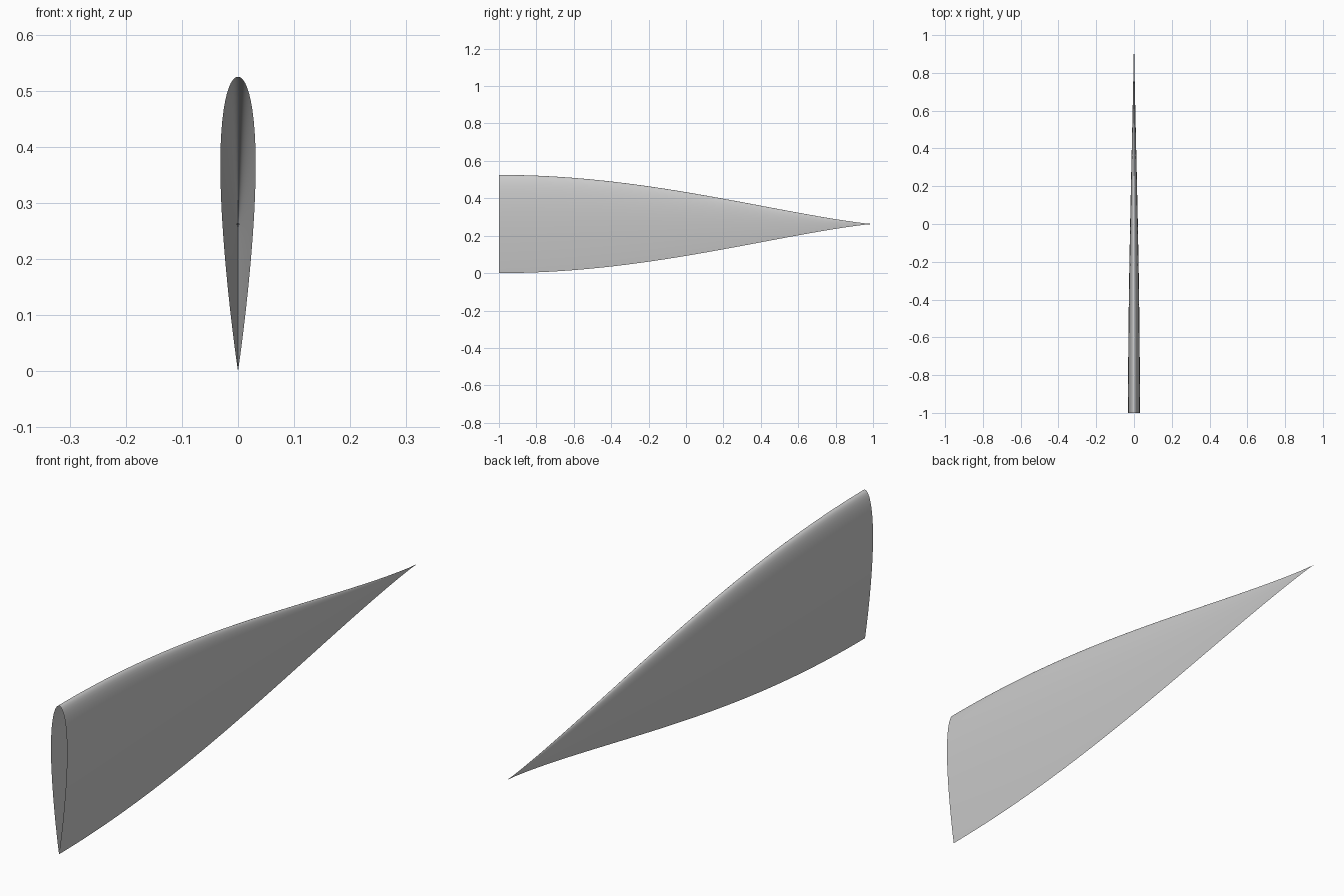
import bpy, bmesh, math

cube = bpy.data.objects.get("Cube")
if cube:
    bpy.data.objects.remove(cube, do_unlink=True)

CHORD = 0.525      # root chord, upright
THICKNESS = 0.12   # thickness as a share of the chord
SIDE_STEPS = 32
SPAN_STEPS = 48


def half_thickness(s):
    """Symmetric airfoil, s runs from leading edge (0) to trailing edge (1)."""
    return 5 * THICKNESS * (0.2969 * math.sqrt(s) - 0.126 * s - 0.3516 * s**2
                            + 0.2843 * s**3 - 0.1036 * s**4)


def taper(t):
    """Chord scale from root (t = 0) to pointed tip (t = 1)."""
    return math.cos(math.pi / 2 * t) ** 1.25


# Section outline: one side down from the leading edge, the other back up
stations = [(1 - math.cos(math.pi * i / SIDE_STEPS)) / 2 for i in range(SIDE_STEPS + 1)]
outline = [(half_thickness(s), 0.5 - s) for s in stations]
outline[-1] = (0, -0.5)
outline += [(-x, z) for x, z in reversed(outline[1:-1])]

# Blade skin: tapered sections lofted along the span, open at the root
bm = bmesh.new()
rings = []
for j in range(SPAN_STEPS):
    t = j / SPAN_STEPS
    c = CHORD * taper(t)
    rings.append([bm.verts.new((x * c, 2 * t - 1, CHORD / 2 + z * c)) for x, z in outline])
tip = bm.verts.new((0, 1, CHORD / 2))
n = len(outline)
for k in range(n):
    m = (k + 1) % n
    for a, b in zip(rings, rings[1:]):
        bm.faces.new((a[k], a[m], b[m], b[k]))
    bm.faces.new((rings[-1][k], rings[-1][m], tip))
bmesh.ops.recalc_face_normals(bm, faces=bm.faces)
# Make sure the skin faces outward
bm.faces.ensure_lookup_table()
side = max(bm.faces, key=lambda f: f.calc_center_median().x)
if side.normal.x < 0:
    bmesh.ops.reverse_faces(bm, faces=bm.faces)

mesh = bpy.data.meshes.new("blade")
bm.to_mesh(mesh)
bm.free()
blade = bpy.data.objects.new("blade", mesh)
bpy.context.collection.objects.link(blade)

# Plain grey skin
grey = bpy.data.materials.new("light grey")
grey.use_nodes = True
colour = (0.6, 0.6, 0.6, 1)
grey.diffuse_color = colour
grey.node_tree.nodes["Principled BSDF"].inputs["Base Color"].default_value = colour
mesh.materials.append(grey)

# Smooth skin with a crisp trailing edge
bpy.ops.object.select_all(action="DESELECT")
blade.select_set(True)
bpy.context.view_layer.objects.active = blade
bpy.ops.object.shade_smooth_by_angle(angle=math.radians(40))
